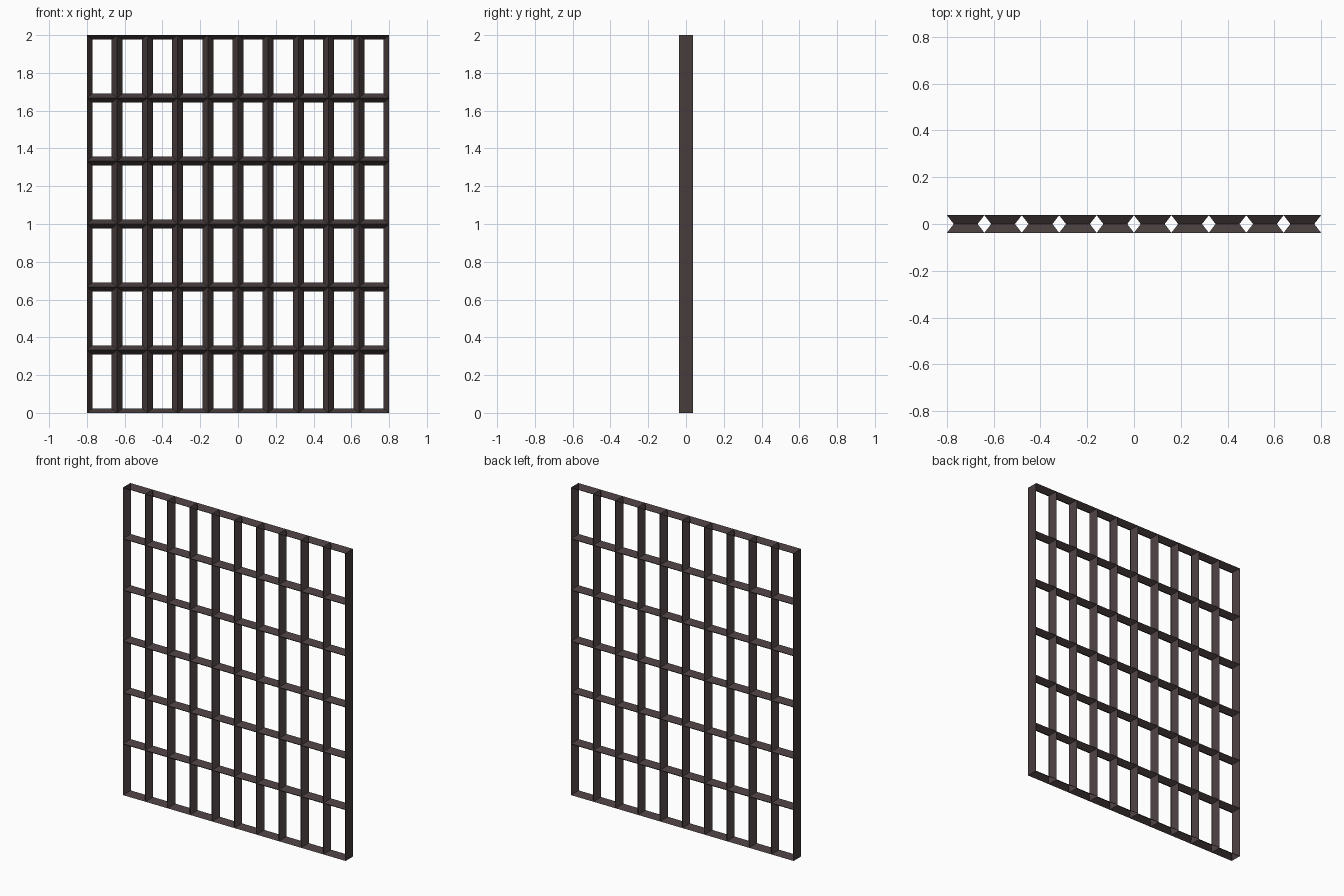
import bpy, bmesh

if "Cube" in bpy.data.objects:
    bpy.data.objects.remove(bpy.data.objects["Cube"])

COLS, ROWS = 10, 6
W, H = 1.6, 2.0
DEPTH = 0.0375          # half depth of the lattice
INX, INZ = 0.029, 0.024  # half widths of upright and cross bars

iron = bpy.data.materials.new("dark brown iron")
iron.diffuse_color = (0.063, 0.045, 0.046, 1)
iron.use_nodes = True
iron.node_tree.nodes["Principled BSDF"].inputs["Base Color"].default_value = iron.diffuse_color


def make_object(name, bm):
    bmesh.ops.remove_doubles(bm, verts=bm.verts, dist=1e-5)
    mesh = bpy.data.meshes.new(name)
    bm.to_mesh(mesh)
    bm.free()
    mesh.materials.append(iron)
    obj = bpy.data.objects.new(name, mesh)
    bpy.context.collection.objects.link(obj)
    return obj


def ring(bm, x0, x1, z0, z1, y):
    return [bm.verts.new(p) for p in
            ((x0, y, z0), (x1, y, z0), (x1, y, z1), (x0, y, z1))]


# Lattice: every opening narrows to a waist at mid depth, giving diamond bars
bm = bmesh.new()
cw, ch = W / COLS, H / ROWS
for i in range(COLS):
    for j in range(ROWS):
        x0, z0 = -W / 2 + i * cw, j * ch
        x1, z1 = x0 + cw, z0 + ch
        rings = [ring(bm, x0, x1, z0, z1, -DEPTH),
                 ring(bm, x0 + INX, x1 - INX, z0 + INZ, z1 - INZ, 0),
                 ring(bm, x0, x1, z0, z1, DEPTH)]
        for a, b in zip(rings, rings[1:]):
            for k in range(4):
                n = (k + 1) % 4
                bm.faces.new((a[k], a[n], b[n], b[k]))
make_object("lattice_bars", bm)

# Flat plates closing the left and right ends
for name, s in (("left_end_plate", -1), ("right_end_plate", 1)):
    bm = bmesh.new()
    x = s * W / 2
    pts = [(x, -DEPTH * s, 0), (x, DEPTH * s, 0), (x, DEPTH * s, H), (x, -DEPTH * s, H)]
    bm.faces.new([bm.verts.new(p) for p in pts])
    make_object(name, bm)
